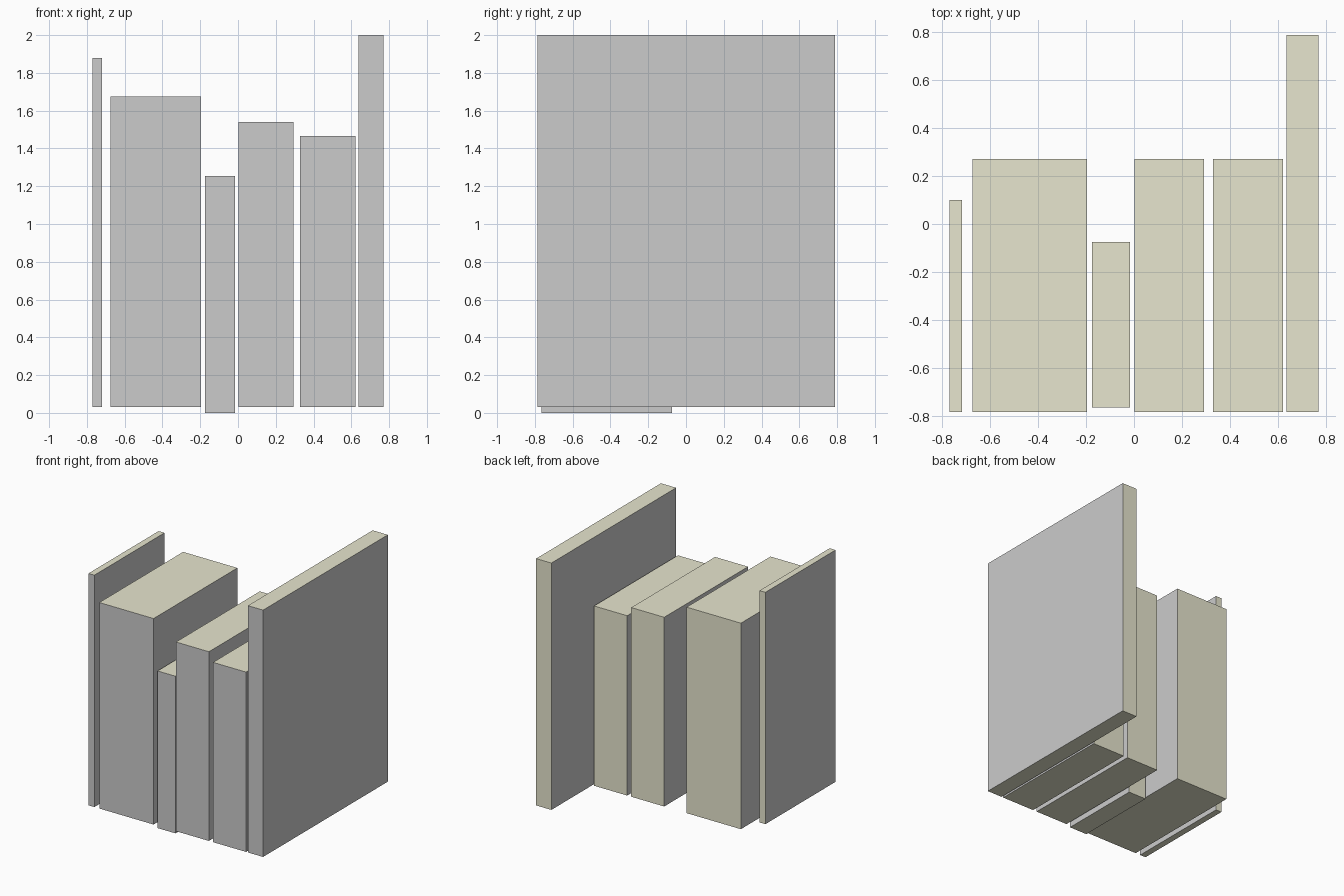
import bpy
import bmesh

if "Cube" in bpy.data.objects:
    bpy.data.objects.remove(bpy.data.objects["Cube"])

# Cream paper; covers and spines stay plain grey (empty slot)
paper = bpy.data.materials.new("paper")
paper.diffuse_color = (0.8, 0.79, 0.62, 1)
paper.use_nodes = True
paper.node_tree.nodes["Principled BSDF"].inputs["Base Color"].default_value = paper.diffuse_color


def book(name, x0, x1, y0, y1, z0, z1):
    """Closed box: grey spine (-y) and covers (+-x), paper top, bottom and back."""
    bm = bmesh.new()
    bmesh.ops.create_cube(bm, size=1)
    for v in bm.verts:
        v.co.x = x1 if v.co.x > 0 else x0
        v.co.y = y1 if v.co.y > 0 else y0
        v.co.z = z1 if v.co.z > 0 else z0
    bm.normal_update()
    for f in bm.faces:
        f.material_index = 1 if abs(f.normal.z) > 0.5 or f.normal.y > 0.5 else 0
    mesh = bpy.data.meshes.new(name)
    mesh.materials.append(None)
    mesh.materials.append(paper)
    bm.to_mesh(mesh)
    bm.free()
    bpy.context.collection.objects.link(bpy.data.objects.new(name, mesh))


# Row of books sharing a spine plane, left to right
FRONT, BASE = -0.785, 0.03
book("thin_book", -0.771, -0.719, FRONT, 0.10, BASE, 1.88)
book("thick_book", -0.675, -0.196, FRONT, 0.272, BASE, 1.674)
book("small_book", -0.175, -0.016, -0.765, -0.075, 0.0, 1.254)
book("medium_book_left", 0.002, 0.293, FRONT, 0.272, BASE, 1.54)
book("medium_book_right", 0.329, 0.621, FRONT, 0.272, BASE, 1.465)
book("large_book", 0.637, 0.771, FRONT, 0.788, BASE, 2.0)
